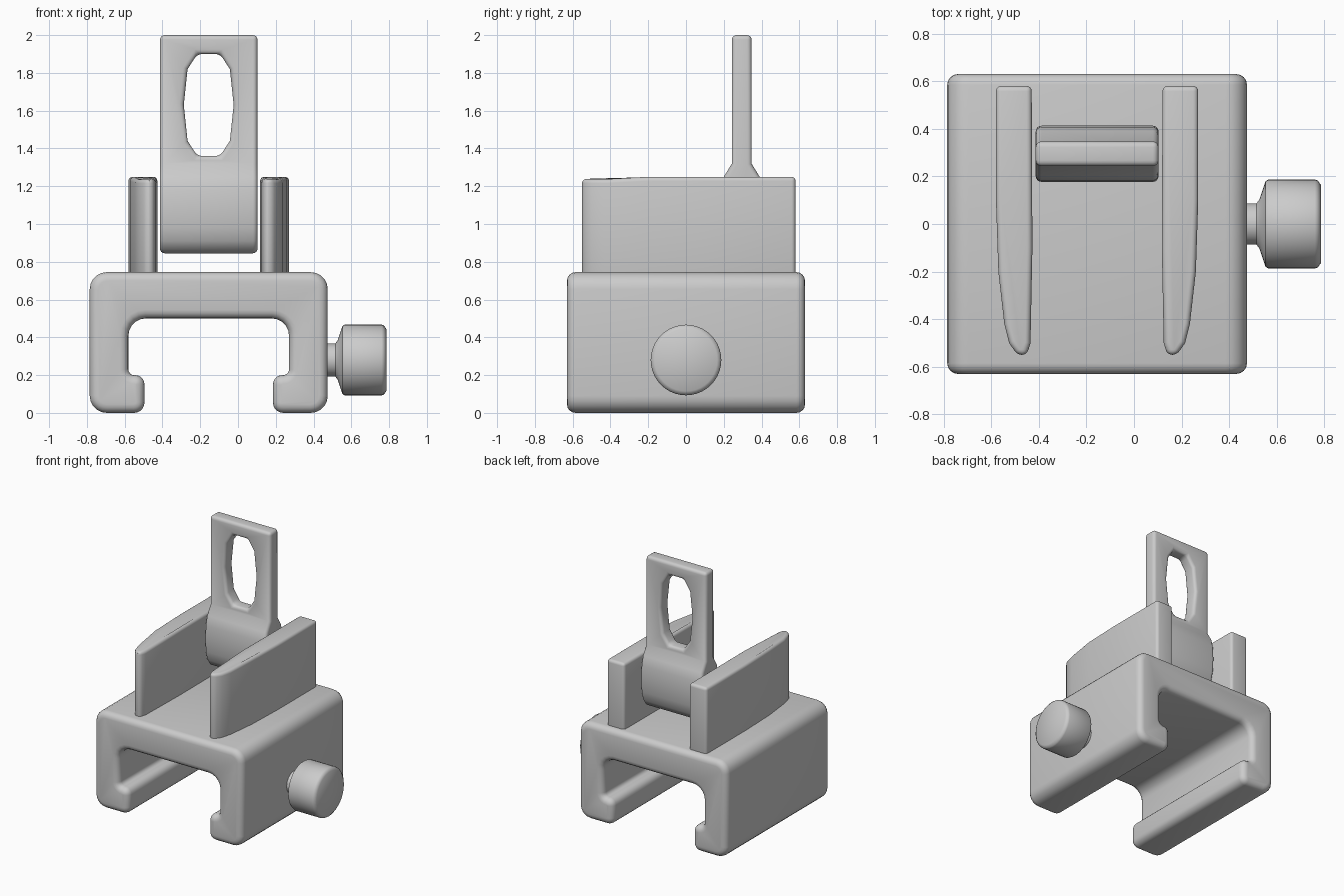
import bpy, bmesh, math
from mathutils import Vector, Matrix

if "Cube" in bpy.data.objects:
    bpy.data.objects.remove(bpy.data.objects["Cube"], do_unlink=True)

MID = -0.155  # centre plane of the clamp

metal = bpy.data.materials.new("plain grey")
metal.use_nodes = True
grey = (0.6, 0.6, 0.6, 1)
metal.diffuse_color = grey
metal.node_tree.nodes["Principled BSDF"].inputs["Base Color"].default_value = grey


def rounded(corners, steps=5):
    """Turn (a, b, radius) corners into a rounded outline."""
    out = []
    for i, (a, b, r) in enumerate(corners):
        p = Vector((a, b))
        if r == 0:
            out.append(p)
            continue
        prev = Vector(corners[i - 1][:2])
        nxt = Vector(corners[(i + 1) % len(corners)][:2])
        s = p + (prev - p).normalized() * r
        e = p + (nxt - p).normalized() * r
        centre = s + e - p
        for k in range(steps + 1):
            t = k / steps * math.pi / 2
            out.append(centre + (s - centre) * math.cos(t) + (e - centre) * math.sin(t))
    return out


def prism(name, outline, place, low, high):
    """Extrude a 2D outline; place(a, b, d) gives the 3D point."""
    bm = bmesh.new()
    ends = [[bm.verts.new(place(a, b, d)) for a, b in outline] for d in (low, high)]
    n = len(outline)
    bm.faces.new(ends[0])
    bm.faces.new(ends[1][::-1])
    for i in range(n):
        j = (i + 1) % n
        bm.faces.new((ends[0][i], ends[1][i], ends[1][j], ends[0][j]))
    bmesh.ops.recalc_face_normals(bm, faces=bm.faces)
    return make(name, bm)


def make(name, bm):
    mesh = bpy.data.meshes.new(name)
    bm.to_mesh(mesh)
    bm.free()
    obj = bpy.data.objects.new(name, mesh)
    bpy.context.collection.objects.link(obj)
    mesh.materials.append(metal)
    return obj


def finish(obj, bevel=0.0, angle=35):
    """Bevel, apply all modifiers and shade smooth."""
    if bevel:
        mod = obj.modifiers.new("bevel", "BEVEL")
        mod.width, mod.segments = bevel, 4
        mod.limit_method, mod.angle_limit = "ANGLE", math.radians(angle)
        mod.use_clamp_overlap = False
    graph = bpy.context.evaluated_depsgraph_get()
    mesh = bpy.data.meshes.new_from_object(obj.evaluated_get(graph))
    obj.modifiers.clear()
    obj.data = mesh
    bpy.ops.object.select_all(action="DESELECT")
    obj.select_set(True)
    bpy.context.view_layer.objects.active = obj
    bpy.ops.object.shade_smooth_by_angle(angle=math.radians(40))


# Rail clamp: C-shaped profile run front to back
half = [(0.63, 0.745, 0.09), (0.63, 0, 0.09), (0.34, 0, 0.055),
        (0.34, 0.2, 0.05), (0.425, 0.2, 0.03), (0.425, 0.5, 0.09)]
clamp = half + [(-a, b, r) for a, b, r in reversed(half)]
finish(prism("rail_clamp", rounded(clamp),
             lambda a, b, d: (MID + a, d, b), -0.63, 0.63), 0.045)

# Two protective side walls, mirrored about the centre plane
wall = [(0.275, 0.58), (0.425, 0.58), (0.425, 0.1), (0.415, -0.2), (0.39, -0.42),
        (0.37, -0.5), (0.335, -0.55), (0.295, -0.55), (0.28, -0.5), (0.272, -0.1)]
for name, side in (("left_wall", 1), ("right_wall", -1)):
    obj = prism(name, wall, lambda a, b, d: (MID + side * a, b, d), 0.69, 1.25)
    for v in obj.data.vertices:
        if v.co.z > 1 and v.co.y < -0.4:
            v.co.z -= 0.012
    finish(obj, 0.022, 30)

# Flip-up blade with a rounded hinge foot
CY = 0.295
side = [(0.052, 2.0), (0.052, 1.32), (0.095, 1.25), (0.112, 1.18), (0.118, 1.08), (0.112, 0.98),
        (0.095, 0.91), (0.065, 0.865), (0.025, 0.845)]
outline = side + [(-a, b) for a, b in reversed(side)]
blade = prism("flip_up_blade", outline, lambda a, b, d: (MID + d, CY + a, b), -0.258, 0.258)

# Long eight-sided sighting hole
quarter = [(0.06, 0.27), (0.112, 0.19), (0.132, 0.0)]
right = quarter + [(a, -b) for a, b in quarter[1::-1]]
hole = right + [(-a, b) for a, b in reversed(right)]
cutter = prism("hole_cutter", hole, lambda a, b, d: (MID + a, CY + d, 1.63 + b), -0.3, 0.3)
cutter.hide_render = True
cut = blade.modifiers.new("hole", "BOOLEAN")
cut.operation, cut.object, cut.solver = "DIFFERENCE", cutter, "EXACT"
finish(blade, 0.024, 42)
bpy.data.objects.remove(cutter, do_unlink=True)

# Clamp screw: revolved profile along x
profile = [(0.42, 0), (0.42, 0.087), (0.515, 0.087), (0.528, 0.105), (0.553, 0.18),
           (0.565, 0.187), (0.76, 0.187), (0.772, 0.183), (0.785, 0.165), (0.785, 0)]
bm = bmesh.new()
verts = [bm.verts.new((x, 0, r)) for x, r in profile]
edges = [bm.edges.new(pair) for pair in zip(verts, verts[1:])]
bmesh.ops.spin(bm, geom=verts + edges, cent=(0, 0, 0), axis=(1, 0, 0),
               angle=math.tau, steps=40, use_duplicate=False)
bmesh.ops.remove_doubles(bm, verts=bm.verts, dist=0.0005)
bmesh.ops.recalc_face_normals(bm, faces=bm.faces)
bmesh.ops.transform(bm, matrix=Matrix.Translation((0, 0, 0.28)), verts=bm.verts)
finish(make("clamp_screw", bm))
